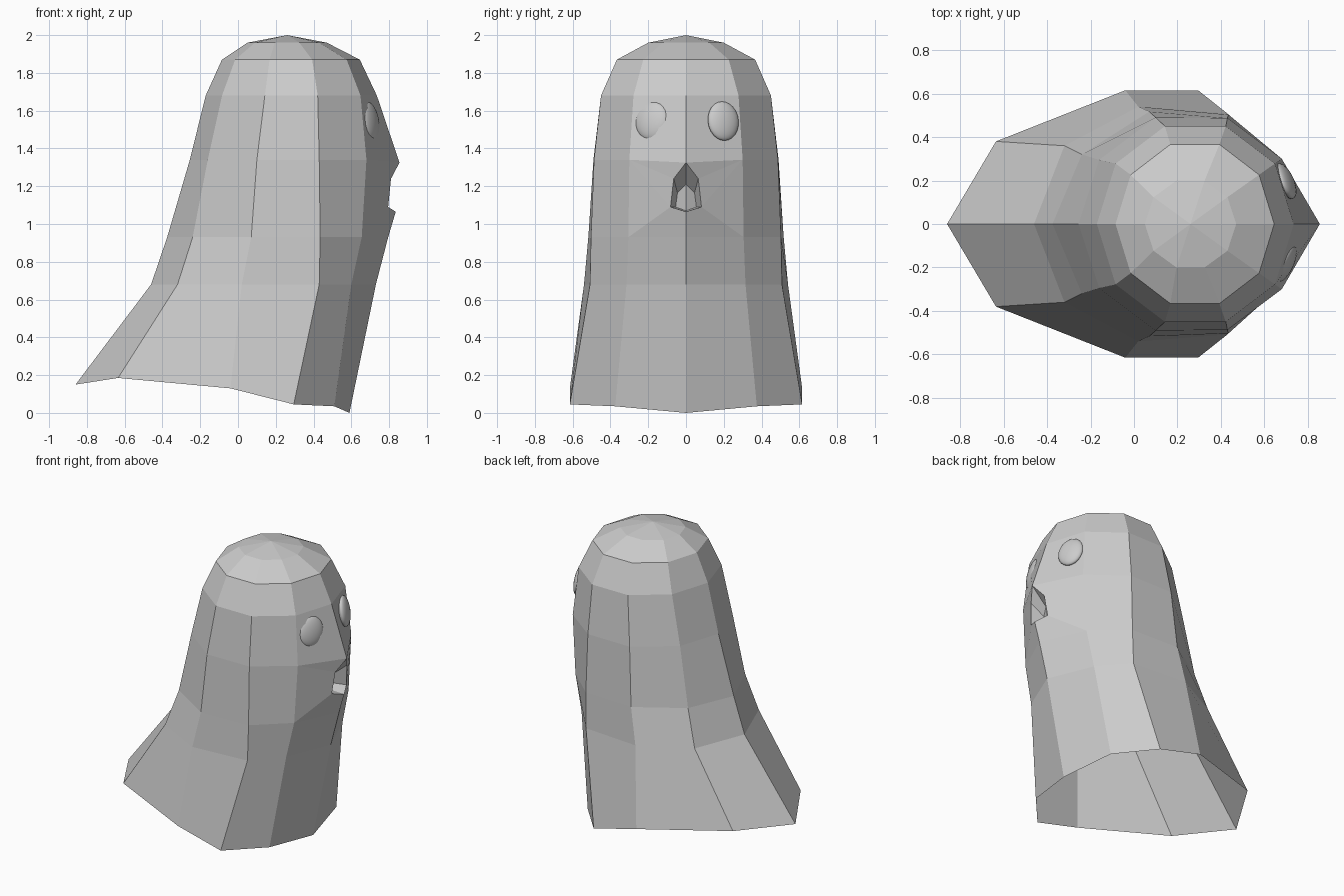
import bpy, bmesh, math
from mathutils import Matrix, Vector

if "Cube" in bpy.data.objects:
    bpy.data.objects.remove(bpy.data.objects["Cube"])


def half_ring(cx, rx, ry, z):
    """Six points of a ten-sided ring, from the face side (+x) to the back."""
    return [(cx + rx * math.cos(math.pi * i / 5), ry * math.sin(math.pi * i / 5), z)
            for i in range(6)]


# Body rings from the crown down to the trailing hem (half of each ring)
rings = [
    half_ring(0.26, 0.21, 0.21, 1.96),
    half_ring(0.28, 0.365, 0.385, 1.87),
    half_ring(0.282, 0.453, 0.473, 1.68),
    [(0.855, 0, 1.325), (0.68, 0.30, 1.34), (0.43, 0.487, 1.34),
     (0.10, 0.49, 1.34), (-0.16, 0.295, 1.34), (-0.255, 0, 1.34)],
    [(0.795, 0, 0.93), (0.655, 0.305, 0.93), (0.435, 0.503, 0.93),
     (0.07, 0.517, 0.93), (-0.24, 0.32, 0.93), (-0.375, 0, 0.93)],
    [(0.73, 0, 0.68), (0.60, 0.315, 0.68), (0.43, 0.508, 0.68),
     (0.02, 0.54, 0.68), (-0.32, 0.36, 0.68), (-0.46, 0, 0.68)],
    [(0.59, 0, 0.0), (0.51, 0.375, 0.035), (0.295, 0.615, 0.045),
     (-0.04, 0.615, 0.13), (-0.635, 0.38, 0.185), (-0.86, 0, 0.15)],
]
MOUTH_ROW = 3

bm = bmesh.new()


def full_ring(half):
    pts = half + [(x, -y, z) for x, y, z in half[4:0:-1]]
    return [bm.verts.new(p) for p in pts]


loops = [full_ring(h) for h in rings]
n = 10

# Crown fan and wall panels, leaving a gap around the mouth; the hem is open
apex = bm.verts.new((0.26, 0, 2.0))
for i in range(n):
    bm.faces.new((apex, loops[0][i], loops[0][(i + 1) % n]))
for r in range(len(loops) - 1):
    for i in range(n):
        if r == MOUTH_ROW and i in (0, n - 1):
            continue
        j = (i + 1) % n
        bm.faces.new((loops[r][i], loops[r + 1][i], loops[r + 1][j], loops[r][j]))

# Mouth: a pointed opening with a recessed, smaller back wall
top, low = loops[MOUTH_ROW], loops[MOUTH_ROW + 1]
chin = bm.verts.new((0.835, 0, 1.065))
in_top = bm.verts.new((0.74, 0, 1.21))
in_low = bm.verts.new((0.72, 0, 1.07))
for s, i in ((1, 1), (-1, n - 1)):
    m1 = bm.verts.new((0.81, s * 0.065, 1.24))
    m2 = bm.verts.new((0.795, s * 0.082, 1.09))
    n1 = bm.verts.new((0.72, s * 0.045, 1.165))
    n2 = bm.verts.new((0.70, s * 0.055, 1.09))
    for f in ((top[0], m1, top[i]), (top[i], m1, m2), (top[i], m2, low[i]),
              (m2, chin, low[0], low[i]),
              (top[0], in_top, n1, m1), (m1, n1, n2, m2), (m2, n2, in_low, chin),
              (in_top, in_low, n2, n1)):
        bm.faces.new(f)

bmesh.ops.recalc_face_normals(bm, faces=bm.faces)
mesh = bpy.data.meshes.new("sheet_body")
bm.to_mesh(mesh)
bm.free()
bpy.context.collection.objects.link(bpy.data.objects.new("sheet_body", mesh))

# Eyes: flattened smooth spheres set into the face
for name, s, y, w in (("eye_left", 1, 0.197, 0.088), ("eye_right", -1, 0.18, 0.095)):
    bpy.ops.mesh.primitive_uv_sphere_add(segments=24, ring_count=12, radius=1)
    eye = bpy.context.object
    eye.name = name
    eye.matrix_world = (Matrix.Translation(Vector((0.697, s * y, 1.545)))
                        @ Matrix.Rotation(s * math.radians(24), 4, 'Z')
                        @ Matrix.Rotation(math.radians(-10), 4, 'Y')
                        @ Matrix.Diagonal((0.035, w, 0.105, 1)))
    bpy.ops.object.shade_smooth()
